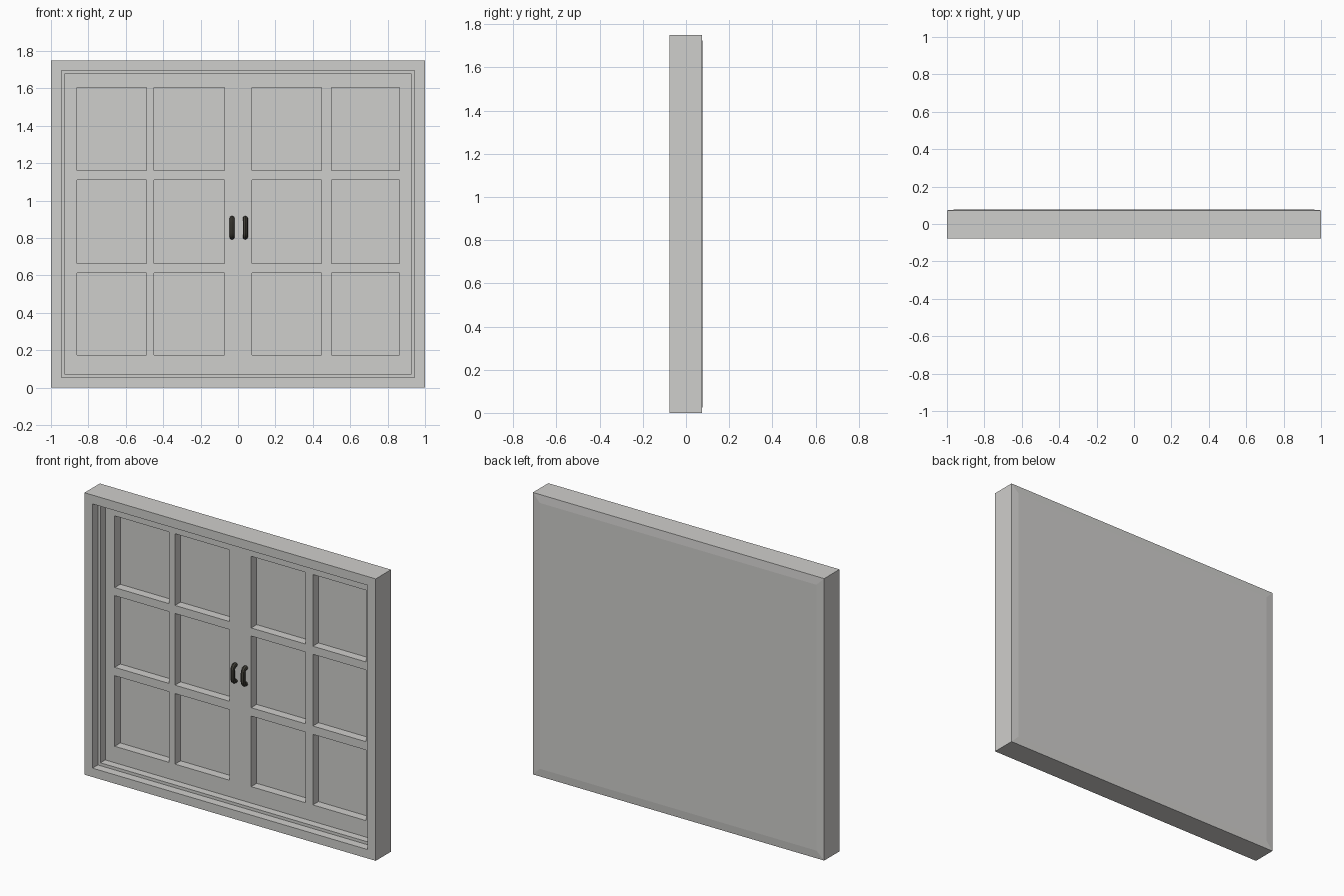
import bpy, bmesh, math

if "Cube" in bpy.data.objects:
    bpy.data.objects.remove(bpy.data.objects["Cube"])

def material(name, rgb):
    m = bpy.data.materials.new(name)
    m.diffuse_color = (*rgb, 1)
    m.use_nodes = True
    m.node_tree.nodes["Principled BSDF"].inputs["Base Color"].default_value = m.diffuse_color
    return m

GREY = material("warm grey paint", (0.625, 0.618, 0.603))
DARK = material("dark metal", (0.055, 0.052, 0.041))

FRONT, BACK = -0.0775, 0.0775
SASH_Y, PANE_Y = 0.022, 0.0765

def rect(bm, x0, x1, z0, z1, y):
    # corners anticlockwise as seen from the front
    return [bm.verts.new(p) for p in ((x0, y, z0), (x1, y, z0), (x1, y, z1), (x0, y, z1))]

def bridge(bm, a, b):
    for i in range(4):
        j = (i + 1) % 4
        bm.faces.new((a[i], a[j], b[j], b[i]))

def finish(bm, name, mat):
    bmesh.ops.remove_doubles(bm, verts=bm.verts, dist=1e-5)
    me = bpy.data.meshes.new(name)
    bm.to_mesh(me)
    bm.free()
    me.materials.append(mat)
    ob = bpy.data.objects.new(name, me)
    bpy.context.collection.objects.link(ob)
    return ob

# Outer frame: nested rectangles from the chamfered back round to the stepped opening
bm = bmesh.new()
steps = [(0.05, BACK), (0.0, 0.073), (0.0, FRONT), (0.055, FRONT),
         (0.055, -0.025), (0.073, -0.025), (0.073, SASH_Y)]
loops = [rect(bm, -1 + d, 1 - d, d, 1.75 - d, y) for d, y in steps]
bm.faces.new(loops[0][::-1])
for a, b in zip(loops, loops[1:]):
    bridge(bm, a, b)
finish(bm, "window_frame", GREY)

# Two sashes: a grid of bars with walled openings, and panes at the back of them
ROWS = [0.073, 0.175, 0.613, 0.665, 1.11, 1.16, 1.605, 1.677]
LEAVES = {"left": [-0.927, -0.862, -0.49, -0.448, -0.073, 0],
          "right": [0, 0.075, 0.447, 0.499, 0.864, 0.927]}
for side, cols in LEAVES.items():
    sash, panes = bmesh.new(), bmesh.new()
    for i in range(len(cols) - 1):
        for k in range(len(ROWS) - 1):
            cell = (cols[i], cols[i + 1], ROWS[k], ROWS[k + 1])
            front = rect(sash, *cell, SASH_Y)
            if i % 2 and k % 2:
                bridge(sash, front, rect(sash, *cell, PANE_Y))
                panes.faces.new(rect(panes, *cell, PANE_Y))
            else:
                sash.faces.new(front)
    finish(sash, side + "_sash", GREY)
    finish(panes, side + "_panes", GREY)

# Pull handles: round bar bent into a bow between two posts
def handle(name, x):
    cu = bpy.data.curves.new(name, "CURVE")
    cu.dimensions = "3D"
    cu.bevel_depth = 0.0135
    cu.bevel_resolution = 2
    cu.use_fill_caps = True
    path = [(0.03, 0.805)]
    for sgn, zc in ((-1, 0.83), (1, 0.88)):
        arc = [math.radians(90 * t / 4) for t in range(5)]
        pts = [(0.014 - 0.02 * math.sin(a), zc + sgn * 0.025 * math.cos(a)) for a in arc]
        path += pts if sgn < 0 else pts[::-1]
    path.append((0.03, 0.905))
    sp = cu.splines.new("POLY")
    sp.points.add(len(path) - 1)
    for p, (y, z) in zip(sp.points, path):
        p.co = (x, y, z, 1)
    tmp = bpy.data.objects.new(name + "_path", cu)
    bpy.context.collection.objects.link(tmp)
    bpy.context.view_layer.update()
    me = bpy.data.meshes.new_from_object(tmp.evaluated_get(bpy.context.evaluated_depsgraph_get()))
    bpy.data.objects.remove(tmp)
    me.materials.clear()
    me.materials.append(DARK)
    ob = bpy.data.objects.new(name, me)
    bpy.context.collection.objects.link(ob)
    bpy.ops.object.select_all(action="DESELECT")
    ob.select_set(True)
    bpy.context.view_layer.objects.active = ob
    bpy.ops.object.shade_smooth_by_angle(angle=math.radians(40))

handle("left_handle", -0.032)
handle("right_handle", 0.039)
